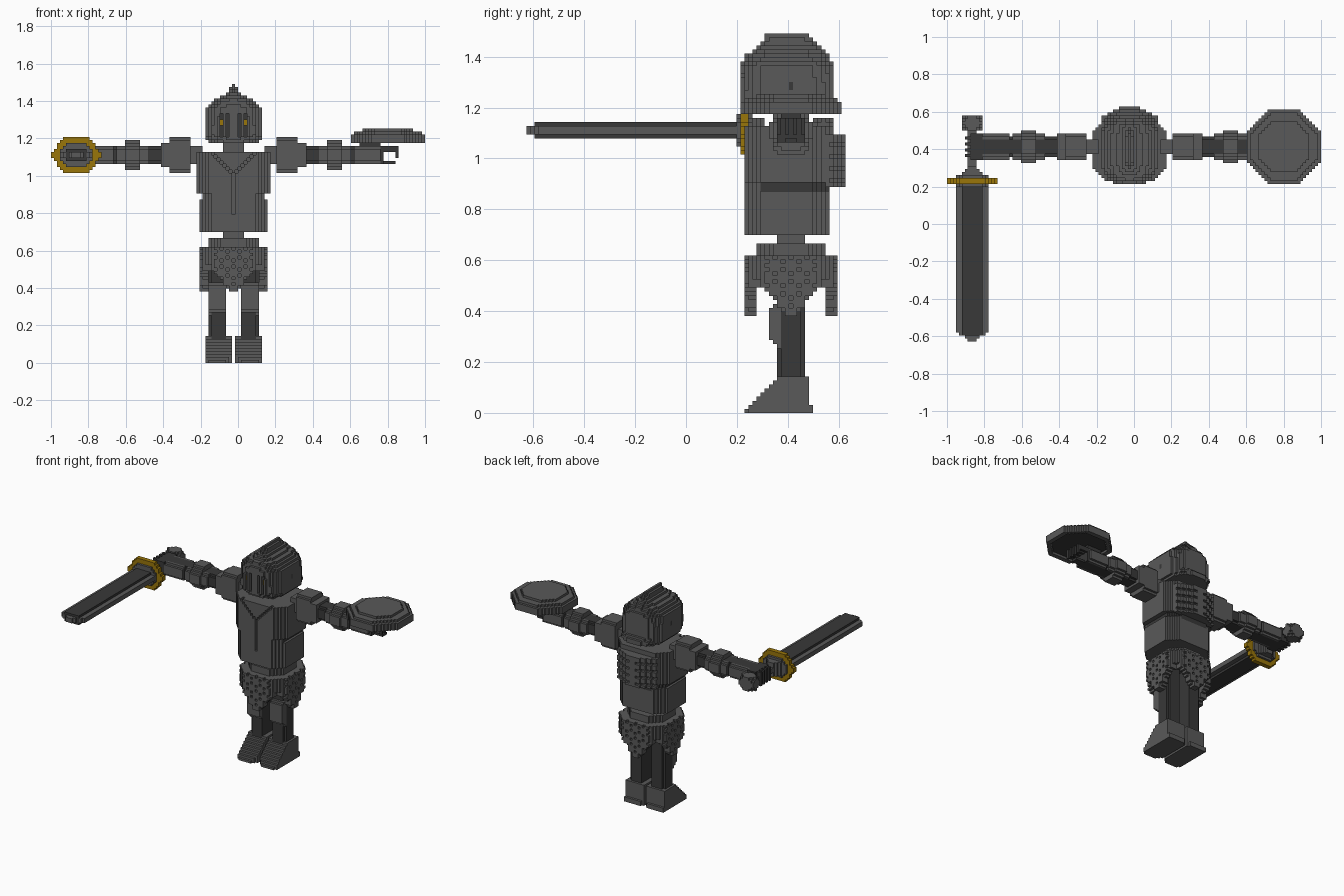
import bpy
from math import ceil, floor

if "Cube" in bpy.data.objects:
    bpy.data.objects.remove(bpy.data.objects["Cube"], do_unlink=True)

V = 2 / 126                      # edge of one block
CX, CY = -1.5 * V, 26 * V        # body axis
ARM_Z = 70 * V                   # height of the arm axis


def material(name, rgb):
    m = bpy.data.materials.new(name)
    m.use_nodes = True
    m.diffuse_color = (*rgb, 1)
    m.node_tree.nodes["Principled BSDF"].inputs["Base Color"].default_value = (*rgb, 1)
    return m


MATS = [material("grey steel", (0.1, 0.1, 0.1)),
        material("dark iron", (0.04, 0.04, 0.04)),
        material("gold", (0.32, 0.18, 0.003))]
STEEL, DARK, GOLD = range(3)


def fill(cells, u, v, z, mat=STEEL, rule=None):
    """Fill blocks whose centre lies in the box and passes the rule; mat None carves."""
    for i in range(ceil(u[0] / V), floor(u[1] / V) + 1):
        for j in range(ceil(v[0] / V), floor(v[1] / V) + 1):
            for k in range(ceil(z[0] / V - .5), floor(z[1] / V - .5) + 1):
                if rule and not rule(i * V, j * V, (k + .5) * V):
                    continue
                if mat is None:
                    cells.pop((i, j, k), None)
                else:
                    cells[i, j, k] = mat
    return cells


def sym(r):
    return (-r, r)


def around(c, r):
    return (c - r, c + r)


def mirror(cells):
    return {(-i, j, k): m for (i, j, k), m in cells.items()}


def build(name, cells):
    """Mesh of the outer faces of a set of blocks."""
    verts, faces, mats = {}, [], []
    for cell, mat in cells.items():
        for axis in range(3):
            for side in (0, 1):
                near = list(cell)
                near[axis] += 2 * side - 1
                if tuple(near) in cells:
                    continue
                b, c = (axis + 1) % 3, (axis + 2) % 3
                face = []
                for db, dc in ((0, 0), (1, 0), (1, 1), (0, 1)):
                    p = list(cell)
                    p[axis] += side
                    p[b] += db
                    p[c] += dc
                    face.append(verts.setdefault(tuple(p), len(verts)))
                faces.append(face if side else face[::-1])
                mats.append(mat)
    mesh = bpy.data.meshes.new(name)
    pts = [((i - .5) * V + CX, (j - .5) * V + CY, k * V) for i, j, k in verts]
    mesh.from_pydata(pts, [], faces)
    for m in MATS:
        mesh.materials.append(m)
    mesh.polygons.foreach_set("material_index", mats)
    mesh.update()
    bpy.context.collection.objects.link(bpy.data.objects.new(name, mesh))


# Helmet: rounded layers of (height, half width, front, back) ending in a thin crest
LAYERS = [(1.17, .13, -.165, .19), (1.205, .152, -.195, .19), (1.22, .152, -.2, .172),
          (1.36, .152, -.195, .165), (1.40, .11, -.178, .145), (1.425, .06, -.15, .125),
          (1.45, .025, -.12, .1), (1.49, .01, -.09, .06)]


def helmet_rule(u, v, z):
    for lo, hi in zip(LAYERS, LAYERS[1:]):
        if lo[0] <= z <= hi[0]:
            t = (z - lo[0]) / (hi[0] - lo[0])
            w, f, b = (p + (q - p) * t for p, q in zip(lo[1:], hi[1:]))
            return (abs(u) / w) ** 3 + (abs(v - (f + b) / 2) * 2 / (b - f)) ** 3 <= 1.05
    return False


helmet = fill({}, sym(.17), sym(.22), (1.17, 1.49), STEEL, helmet_rule)
for n in (-4, -2, 2, 4):         # visor slits with eyes behind the outer pair
    slit = around(n * V, .002)
    fill(helmet, slit, (-.17, -.15), (1.21, 1.34), DARK)
    fill(helmet, slit, (-.22, -.17), (1.21, 1.34), None)
    if abs(n) == 4:
        fill(helmet, slit, (-.18, -.15), (1.275, 1.3), GOLD)
for side in (-1, 1):             # ear studs
    fill(helmet, around(side * 9 * V, .01), sym(.008), (1.275, 1.3), DARK)
build("helmet", helmet)
build("neck", fill({}, sym(.05), sym(.065), (1.1, 1.22)))


# Torso: belly, dark band, chest with engraved lines, ribbed back
def chamfer(limit, mid=0):
    return lambda u, v, z: abs(u) + abs(v - mid) <= limit


torso = fill({}, sym(.175), (-.175, .145), (.7, .87), STEEL, chamfer(.275, -.015))
fill(torso, sym(.16), (-.16, .145), (.86, .92), DARK, chamfer(.265, -.015))
fill(torso, sym(.165), (-.175, -.12), (.86, .92), STEEL, chamfer(.275, -.015))
fill(torso, sym(.2), (-.175, .145), (.905, 1.125), STEEL, chamfer(.29, -.015))
fill(torso, sym(.16), (-.19, -.15), (.8, 1.125), None,
     lambda u, v, z: abs(u) < .01 if z < 1.01 else abs(abs(u) - (z - 1.01)) < .01)


def rib_rule(u, v, z):
    groove = V if int(z / V) % 3 == 0 and abs(u) > .03 else 0
    return v <= .215 - max(0, abs(u) - .03) * .45 - groove


fill(torso, sym(.15), (.14, .21), (.89, 1.09), STEEL, rib_rule)
build("torso", torso)

# Waist, belt and four pointed mail flaps
build("waist", fill({}, sym(.05), sym(.05), (.62, .71)))
build("belt", fill({}, sym(.13), sym(.13), (.6, .665), STEEL, chamfer(.2)))


def skirt_rule(u, v, z):
    out, across = max(abs(u), abs(v)), min(abs(u), abs(v))
    if abs(u) + abs(v) > .275 or across > .015 + (z - .38) * .82:
        return False
    if z < .58 and out < .13 and abs(u) + abs(v) < .235:
        return False
    a, k = round(across / V), int(z / V)
    return not (out > .165 and (a + 2 * k) % 4 == 0 and k % 3)


build("mail_skirt", fill({}, sym(.175), sym(.175), (.38, .62), STEEL, skirt_rule))

# Legs and boots
LEG = 5.5 * V
leg = fill({}, around(LEG, .045), sym(.05), (.12, .6), DARK, chamfer(.17))
knee = fill({}, around(LEG, .05), (-.09, .005), (.26, .43), STEEL,
            lambda u, v, z: v > -.095 + max(0, .3 - z) + max(0, z - .4)
            and abs(u - LEG) + abs(v) < .125)
boot = fill({}, (.015, .15), (-.175, .09), (0, .14), STEEL,
            lambda u, v, z: v >= -.178 + max(0, z - .02) * 1.1
            and (z < .03 or v <= .07) and abs(u - LEG) - max(0, abs(v + .04) - .1) * -1 < .09)
for name, cells in (("leg", leg), ("knee_guard", knee), ("boot", boot)):
    build("left_" + name, cells)
    build("right_" + name, mirror(cells))


# Arms: shoulder block, dark rod, elbow guard and bracer
def tube(limit):
    return lambda u, v, z: abs(v) + abs(z - ARM_Z) <= limit


shoulder = fill({}, (.235, .345), sym(.07), around(ARM_Z, .09), STEEL, tube(.14))
fill(shoulder, (.345, .385), sym(.065), around(ARM_Z, .07), STEEL, tube(.12))
fill(shoulder, (.17, .235), sym(.035), around(ARM_Z, .045))
rod = fill({}, (.38, .78), sym(.05), around(ARM_Z, .045), DARK, tube(.08))
elbow = fill({}, (.46, .62), sym(.065), around(ARM_Z, .05), STEEL, tube(.1))
fill(elbow, (.495, .585), sym(.08), around(ARM_Z, .073), STEEL, tube(.115))
bracer = fill({}, (.635, .785), sym(.065), around(ARM_Z, .055), STEEL, tube(.1))
for name, cells in (("shoulder", shoulder), ("arm", rod), ("elbow_guard", elbow),
                    ("bracer", bracer)):
    build("left_" + name, cells)
    build("right_" + name, mirror(cells))

# Open left hand with curled fingers, closed right hand
hand = fill({}, (.78, .8), sym(.06), around(ARM_Z, .045), DARK)
for n in (-3, -1, 1, 3):
    finger = around(n * V, .002)
    fill(hand, (.8, .875), finger, (1.13, 1.16), DARK)
    fill(hand, (.86, .875), finger, (1.1, 1.13), DARK)
fill(hand, (.8, .87), sym(.025), (1.06, 1.08), DARK)
build("left_hand", hand)
build("right_hand", fill({}, (-.88, -.78), sym(.065), around(ARM_Z, .045), DARK,
                         lambda u, v, z: round(v / V) % 2 or abs(u) < .85))

# Sword pointing forward
SX = -53 * V
hilt = fill({}, around(SX, .018), (-.17, .16), around(ARM_Z, .018))
fill(hilt, around(SX, .06), (.09, .16), around(ARM_Z, .055), STEEL,
     lambda u, v, z: abs(u - SX) + abs(z - ARM_Z) + abs(v - .125) < .1)
fill(hilt, around(SX, .05), (-.165, -.11), around(ARM_Z, .04), STEEL,
     lambda u, v, z: abs(u - SX) < .05 - max(0, v + .14))
build("sword_hilt", hilt)


def hexagon(r, h):
    return lambda u, v, z: abs(u - SX) <= r - abs(z - ARM_Z) * .8 and abs(z - ARM_Z) <= h


guard = fill({}, around(SX, .142), (-.2, -.16), around(ARM_Z, .09), GOLD, hexagon(.142, .09))
fill(guard, around(SX, .142), (-.22, -.15), around(ARM_Z, .09), STEEL, hexagon(.1, .06))
build("sword_guard", guard)


def point(u, v, z):
    return abs(u - SX) <= .085 + min(0, v + .985) * 1.3


blade = fill({}, around(SX, .08), (-1.035, -.19), around(ARM_Z, .016), STEEL, point)
fill(blade, around(SX, .058), (-1.0, -.19), around(ARM_Z, .03), DARK, point)
build("sword_blade", blade)

# Domed octagonal shield with a dark hollow underside
HX = 52 * V


def octagon(scale):
    return lambda u, v, z: abs(u - HX) + abs(v) <= .275 * scale


shield = {}
for low, high, scale in ((1.18, 1.222, 1), (1.222, 1.24, .9), (1.24, 1.26, .72)):
    r = .197 * scale
    fill(shield, around(HX, r), sym(r), (low, high), STEEL, octagon(scale))
fill(shield, around(HX, .17), sym(.17), (1.19, 1.208), DARK, octagon(.87))
fill(shield, around(HX, .17), sym(.17), (1.17, 1.192), None, octagon(.87))
build("shield", shield)
build("shield_strap", fill({}, (.67, .78), sym(.04), (1.15, 1.2), DARK))
